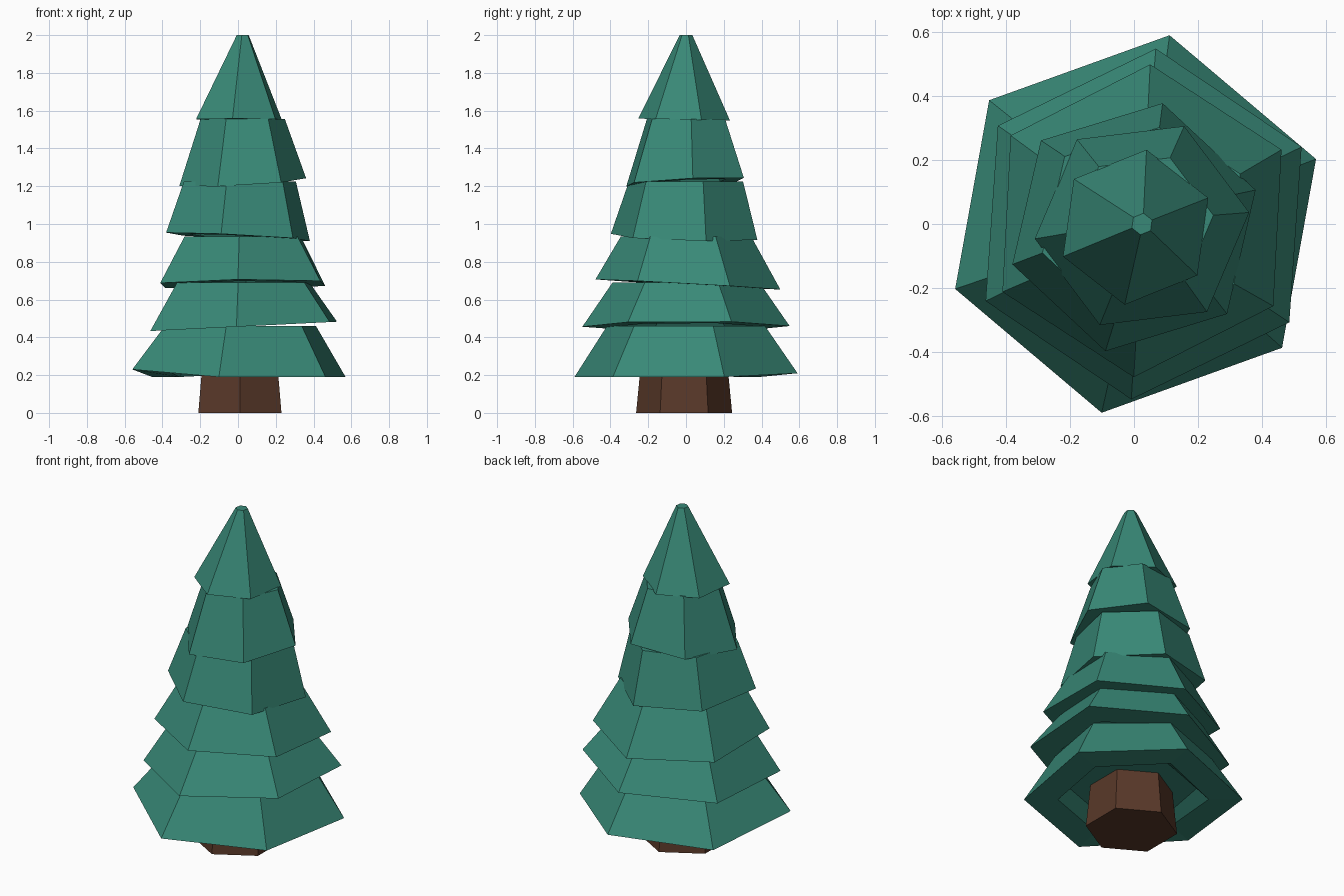
import bpy, bmesh
from math import cos, sin, radians, pi

if "Cube" in bpy.data.objects:
    bpy.data.objects.remove(bpy.data.objects["Cube"])


def material(name, rgb):
    m = bpy.data.materials.new(name)
    m.diffuse_color = (*rgb, 1)
    m.use_nodes = True
    m.node_tree.nodes["Principled BSDF"].inputs["Base Color"].default_value = m.diffuse_color
    return m


GREEN = material("needles", (0.04, 0.25, 0.185))
BROWN = material("bark", (0.10, 0.04, 0.022))


def build(name, rings, mat):
    """Loft a closed solid through a list of six-point rings, capped at both ends."""
    bm = bmesh.new()
    loops = [[bm.verts.new(p) for p in r] for r in rings]
    for a, b in zip(loops, loops[1:]):
        for i in range(6):
            j = (i + 1) % 6
            bm.faces.new((a[i], a[j], b[j], b[i]))
    bm.faces.new(loops[0][::-1])
    bm.faces.new(loops[-1])
    bmesh.ops.recalc_face_normals(bm, faces=bm.faces)
    me = bpy.data.meshes.new(name)
    bm.to_mesh(me)
    bm.free()
    me.materials.append(mat)
    bpy.context.collection.objects.link(bpy.data.objects.new(name, me))


def hexagon(cx, cy, r, z, phase, tilt=(0, 0), lift={}):
    pts = []
    for i in range(6):
        a = radians(phase) + i * pi / 3
        x, y = r * cos(a), r * sin(a)
        pts.append((cx + x, cy + y, z + tilt[0] * x + tilt[1] * y + lift.get(i, 0)))
    return pts


# trunk
build("trunk", [hexagon(0.01, -0.01, 0.254, 0, 90),
                hexagon(0.01, -0.01, 0.225, 0.30, 90)], BROWN)

# branch tiers: centre, radius, z, phase, tilt, top radius, top z, corner lifts
tiers = [
    (0.005, 0.0, 0.600, 0.19, 19.8, (0, 0), 0.425, 0.46, {1: 0.02, 3: 0.04}),
    (0.03, 0.0, 0.550, 0.458, 26, (0.05, 0), 0.39, 0.69, {}),
    (0.025, 0.01, 0.490, 0.68, 27, (0.01, -0.055), 0.345, 0.935, {}),
    (0.0, -0.01, 0.398, 0.932, 17, (-0.05, -0.03), 0.31, 1.225, {}),
    (0.025, -0.005, 0.338, 1.222, 7, (0.055, 0.05), 0.225, 1.555, {}),
    (0.005, -0.01, 0.245, 1.553, 22, (0, -0.02), 0.034, 2.0, {}),
]
for n, (cx, cy, r, z, ph, tilt, rt, zt, lift) in enumerate(tiers, 1):
    tx = 0.6 * cx + 0.01
    build(f"branch_tier_{n}", [
        hexagon(cx, cy, r * 0.58, z + 0.07, ph, tilt),      # recess ceiling
        hexagon(cx, cy, r * 0.69, z, ph, tilt, lift),       # inner rim
        hexagon(cx, cy, r, z, ph, tilt, lift),              # outer rim
        hexagon(0.025 if n == 6 else tx, 0.0, rt, zt, ph),  # top
    ], GREEN)
